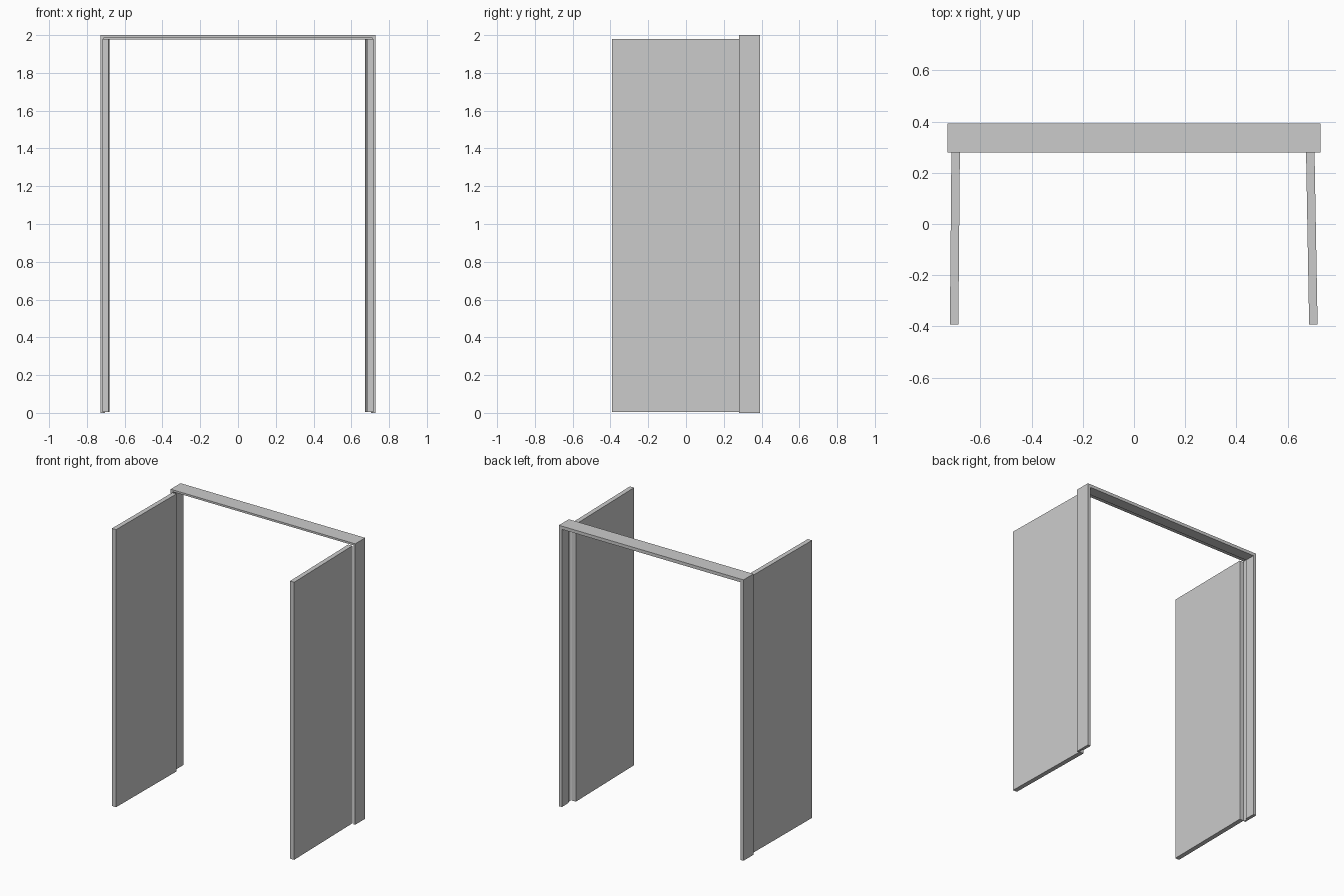
import bpy, bmesh
from mathutils import Vector

if "Cube" in bpy.data.objects:
    bpy.data.objects.remove(bpy.data.objects["Cube"])

W, H = 0.727, 2.0          # frame half width, height
Y0, Y1 = 0.28, 0.392       # frame front and back


def prism(name, pts, vec):
    """Extrude a closed polygon along vec."""
    bm = bmesh.new()
    f = bm.faces.new([bm.verts.new(p) for p in pts])
    r = bmesh.ops.extrude_face_region(bm, geom=[f])
    bmesh.ops.translate(bm, vec=Vector(vec),
                        verts=[v for v in r["geom"] if isinstance(v, bmesh.types.BMVert)])
    bmesh.ops.recalc_face_normals(bm, faces=bm.faces)
    me = bpy.data.meshes.new(name)
    bm.to_mesh(me)
    bm.free()
    ob = bpy.data.objects.new(name, me)
    bpy.context.collection.objects.link(ob)
    return ob


def door_frame(name, profile):
    """Sweep a (inset, y) profile around the mitred doorway: up, across, down."""
    bm = bmesh.new()
    rings = []
    for side, top in ((-1, 0), (-1, 1), (1, 1), (1, 0)):
        rings.append([bm.verts.new((side * (W - d), y, (H - d) * top)) for d, y in profile])
    n = len(profile)
    for a, b in zip(rings, rings[1:]):
        for i in range(n):
            j = (i + 1) % n
            bm.faces.new((a[i], a[j], b[j], b[i]))
    bm.faces.new(rings[0])
    bm.faces.new(rings[-1])
    bmesh.ops.recalc_face_normals(bm, faces=bm.faces)
    me = bpy.data.meshes.new(name)
    bm.to_mesh(me)
    bm.free()
    bpy.context.collection.objects.link(bpy.data.objects.new(name, me))


# Frame with a shallow rebate at the front
door_frame("door_frame", [(0, Y0), (0.014, Y0), (0.014, Y0 + 0.035),
                          (0.023, Y0 + 0.035), (0.023, Y1), (0, Y1)])

# Two open door leaves, each swung a slightly different angle: (hinge x, free x)
for name, xh, xf in (("left_door", -0.696, -0.702), ("right_door", 0.688, 0.700)):
    t = 0.0165
    z = 0.004
    prism(name, [(xh - t, Y0, z), (xh + t, Y0, z), (xf + t, -0.392, z), (xf - t, -0.392, z)],
          (0, 0, 1.98 - z))
